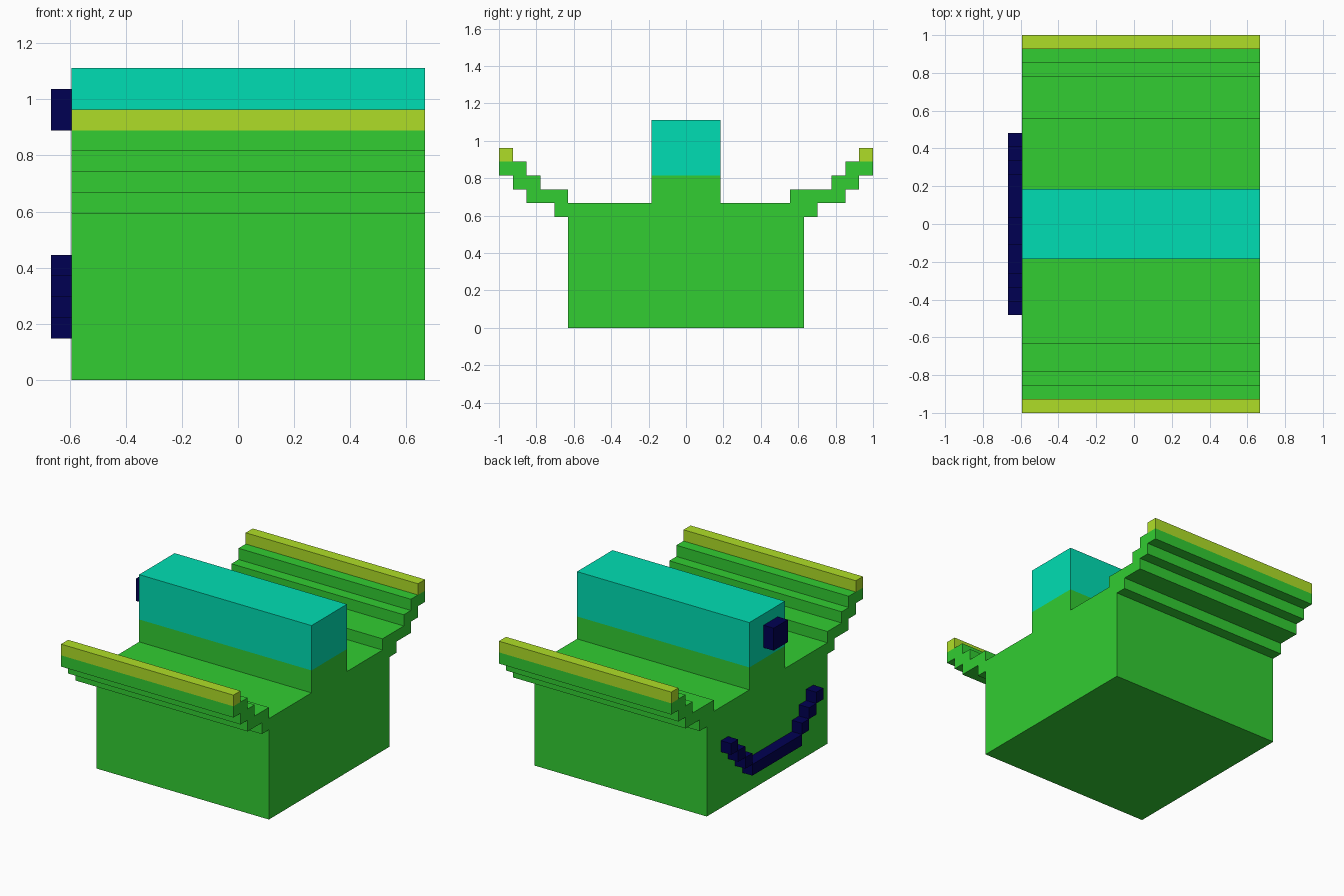
import bpy, bmesh

U = 2 / 27  # one block of the grid

cube = bpy.data.objects.get("Cube")
if cube:
    bpy.data.objects.remove(cube, do_unlink=True)


def linear(c):
    c /= 255
    return c / 12.92 if c <= 0.04045 else ((c + 0.055) / 1.055) ** 2.4


def material(name, *rgb):
    m = bpy.data.materials.new(name)
    col = (*[linear(c) for c in rgb], 1)
    m.diffuse_color = col
    m.use_nodes = True
    bsdf = next(n for n in m.node_tree.nodes if n.type == 'BSDF_PRINCIPLED')
    bsdf.inputs["Base Color"].default_value = col
    return m


green = material("lime green", 50, 205, 50)
teal = material("bright teal", 0, 222, 179)
olive = material("yellow green", 175, 222, 39)
navy = material("dark navy", 0, 0, 82)


def extrude_profile(name, profile, x0, x1, mat):
    """Extrude a (y, z) outline along x; all sizes are in blocks."""
    bm = bmesh.new()
    face = bm.faces.new([bm.verts.new((x0 * U, y * U, z * U)) for y, z in profile])
    new = bmesh.ops.extrude_face_region(bm, geom=[face])["geom"]
    verts = [g for g in new if isinstance(g, bmesh.types.BMVert)]
    bmesh.ops.translate(bm, verts=verts, vec=((x1 - x0) * U, 0, 0))
    bmesh.ops.recalc_face_normals(bm, faces=bm.faces)
    me = bpy.data.meshes.new(name)
    bm.to_mesh(me)
    bm.free()
    me.materials.append(mat)
    ob = bpy.data.objects.new(name, me)
    bpy.context.collection.objects.link(ob)


def block(name, y0, y1, z0, z1, x0, x1, mat):
    extrude_profile(name, [(y0, z0), (y1, z0), (y1, z1), (y0, z1)], x0, x1, mat)


# Body with stepped wings and the lower half of the tower
def half(inner):
    return [(8.5, 0), (8.5, 8), (9.5, 8), (9.5, 9), (11.5, 9), (11.5, 10),
            (12.5, 10), (12.5, 11), (13.5, 11), (13.5, 12), (11.5, 12), (11.5, 11),
            (10.5, 11), (10.5, 10), (inner, 10), (inner, 9), (2.5, 9), (2.5, 11)]


back = half(7.5)
# the front wing's inner step sits flush with the body side
front = [(-y, z) for y, z in reversed(half(8.5))]
extrude_profile("body", back + front, -8, 9, green)

# Tower top and wing rims
block("tower_top", -2.5, 2.5, 11, 15, -8, 9, teal)
block("front_rim", -13.5, -12.5, 12, 13, -8, 9, olive)
block("back_rim", 12.5, 13.5, 12, 13, -8, 9, olive)

# Eye and stepped smile on the right side
block("eye", -1.5, 0.5, 12, 14, -9, -8, navy)
block("mouth_bar", -3.5, 3.5, 2, 3, -9, -8, navy)
for i in range(3):
    y, z = 3.5 + i, 3 + i
    block(f"mouth_back_step_{i + 1}", y, y + 1, z, z + 1, -9, -8, navy)
    block(f"mouth_front_step_{i + 1}", -y - 1, -y, z, z + 1, -9, -8, navy)
